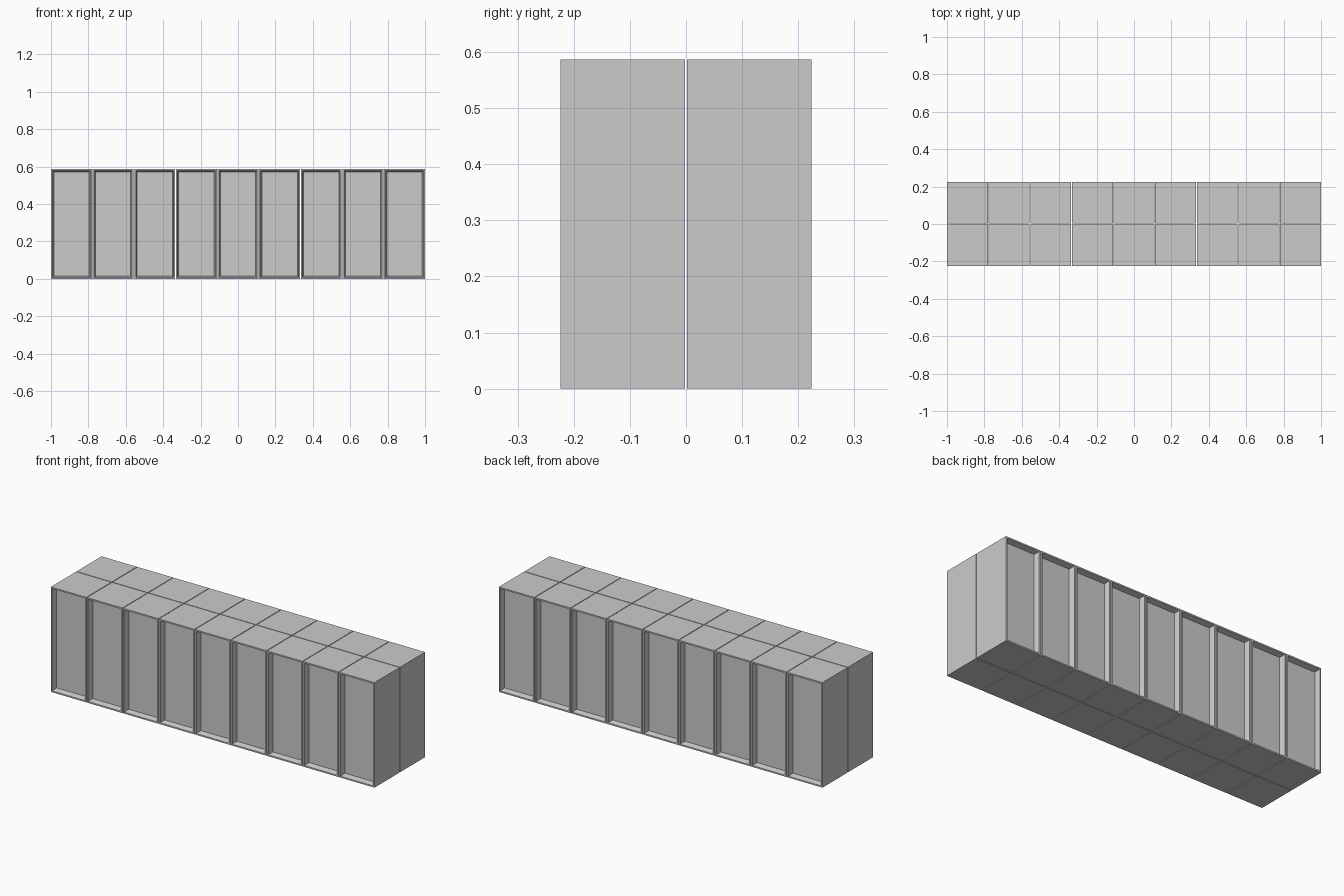
import bpy, bmesh

if "Cube" in bpy.data.objects:
    bpy.data.objects.remove(bpy.data.objects["Cube"])

COLS, GAP, HEIGHT, HALF_DEPTH = 9, 0.004, 0.587, 0.2235
WIDTH = (2 - (COLS - 1) * GAP) / COLS
RIM, SLOPE, RECESS = 0.008, 0.007, 0.03


def locker_mesh():
    """Box with a flat rim and a tapered recessed door on its -y face."""
    bm = bmesh.new()
    bmesh.ops.create_cube(bm, size=1)
    depth = HALF_DEPTH - GAP / 2
    bmesh.ops.scale(bm, vec=(WIDTH, depth, HEIGHT), verts=bm.verts)
    bmesh.ops.translate(bm, vec=(0, -GAP / 2 - depth / 2, HEIGHT / 2), verts=bm.verts)
    bm.normal_update()
    door = min(bm.faces, key=lambda f: f.normal.y)
    # Flat rim, then sloped sides down to the door panel
    bmesh.ops.inset_region(bm, faces=[door], thickness=RIM, use_even_offset=True)
    bmesh.ops.inset_region(bm, faces=[door], thickness=SLOPE, use_even_offset=True)
    bmesh.ops.translate(bm, vec=(0, RECESS, 0), verts=door.verts)
    bmesh.ops.recalc_face_normals(bm, faces=bm.faces)
    mesh = bpy.data.meshes.new("locker")
    bm.to_mesh(mesh)
    bm.free()
    return mesh


# Two back-to-back rows of lockers
mesh = locker_mesh()
for row, turn in (("front", 0), ("back", 3.14159265)):
    for i in range(COLS):
        locker = bpy.data.objects.new(f"{row}_locker_{i + 1}", mesh)
        locker.location.x = -1 + WIDTH / 2 + i * (WIDTH + GAP)
        locker.rotation_euler.z = turn
        bpy.context.collection.objects.link(locker)
